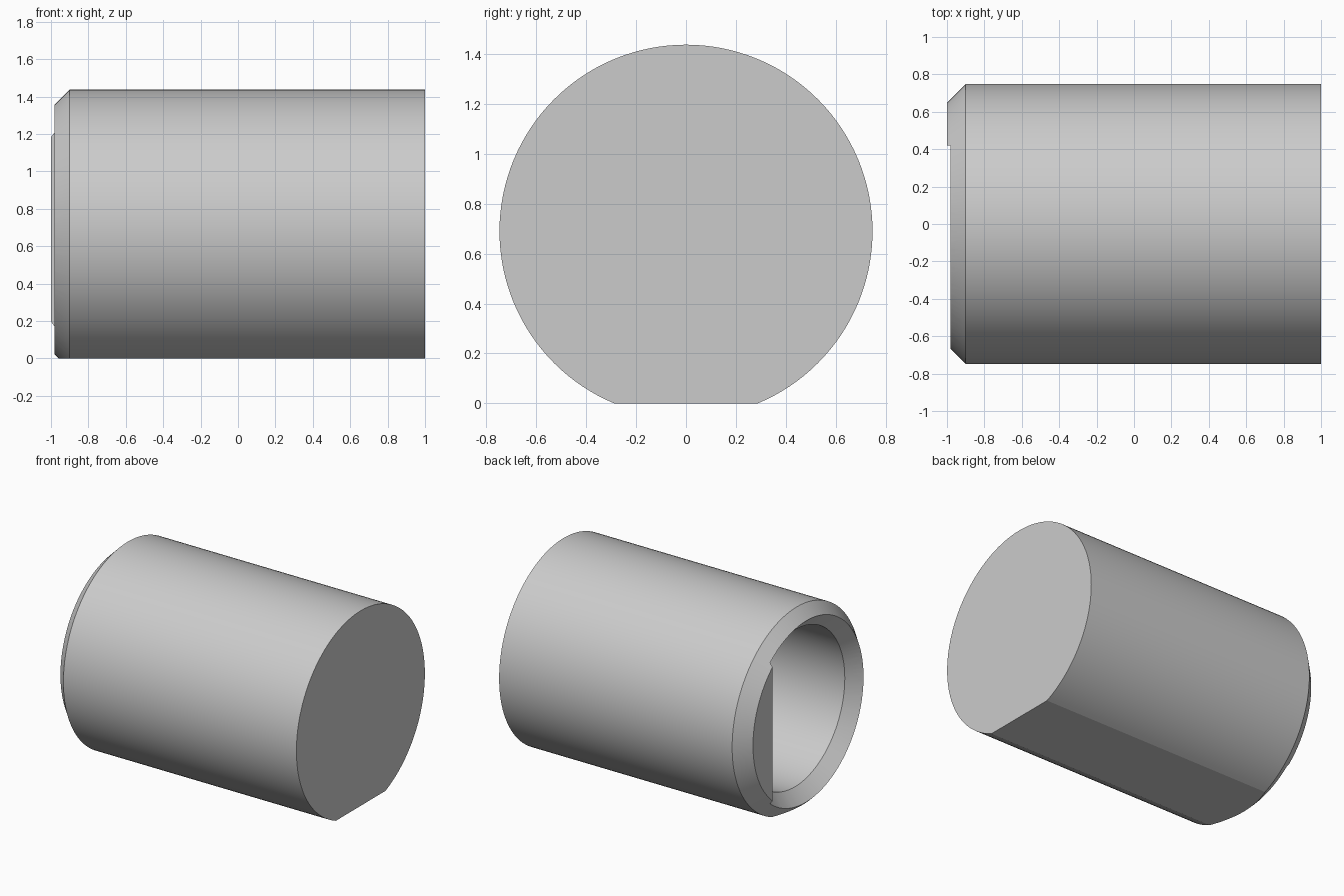
import bpy, bmesh, math
from mathutils import Matrix

cube = bpy.data.objects.get("Cube")
if cube:
    bpy.data.objects.remove(cube, do_unlink=True)

AXIS_Z = 0.69      # height of the barrel axis
RADIUS = 0.748
FLAT_Y = 0.42      # flat of the D-shaped bore
SIDES = 128

grey = bpy.data.materials.new("light grey")
grey.use_nodes = True
COLOR = (0.6, 0.6, 0.6, 1)
grey.diffuse_color = COLOR
grey.node_tree.nodes["Principled BSDF"].inputs["Base Color"].default_value = COLOR


def lathe(name, profile, plane_co, plane_no):
    """Closed solid turned about the x axis, trimmed flat by one plane."""
    bm = bmesh.new()
    rings = []
    for x, r in profile:
        ring = bmesh.ops.create_circle(
            bm, segments=SIDES, radius=r,
            matrix=Matrix.Translation((x, 0, AXIS_Z)) @ Matrix.Rotation(math.pi / 2, 4, 'Y'))
        rings.append(ring["verts"])
    for a, b in zip(rings, rings[1:]):
        for i in range(SIDES):
            j = (i + 1) % SIDES
            bm.faces.new((a[i], a[j], b[j], b[i]))
    bm.faces.new(rings[0])
    bm.faces.new(rings[-1])
    # trim the side the plane normal points to, then cap it
    cut = bmesh.ops.bisect_plane(bm, geom=bm.verts[:] + bm.edges[:] + bm.faces[:],
                                 plane_co=plane_co, plane_no=plane_no, clear_outer=True)
    edges = [e for e in cut["geom_cut"] if isinstance(e, bmesh.types.BMEdge)]
    bmesh.ops.contextual_create(bm, geom=edges)
    bmesh.ops.recalc_face_normals(bm, faces=bm.faces[:])
    mesh = bpy.data.meshes.new(name)
    bm.to_mesh(mesh)
    bm.free()
    mesh.materials.append(grey)
    obj = bpy.data.objects.new(name, mesh)
    bpy.context.collection.objects.link(obj)
    return obj


# Barrel with a chamfered open end and a flat underside
barrel = lathe("barrel", [(-1, RADIUS - 0.1), (-0.9, RADIUS), (1, RADIUS)],
               (0, 0, 0), (0, 0, -1))

# Blind D-shaped bore with a countersunk mouth
bore = lathe("bore_cutter", [(-1.05, 0.738), (-0.89, 0.578), (0.8, 0.578)],
             (0, FLAT_Y, 0), (0, 1, 0))
bore.hide_render = True

hollow = barrel.modifiers.new("hollow", 'BOOLEAN')
hollow.operation = 'DIFFERENCE'
hollow.solver = 'EXACT'
hollow.object = bore

bpy.ops.object.select_all(action='DESELECT')
barrel.select_set(True)
bpy.context.view_layer.objects.active = barrel
bpy.ops.object.modifier_apply(modifier=hollow.name)
bpy.data.objects.remove(bore, do_unlink=True)
bpy.ops.object.shade_smooth_by_angle(angle=math.radians(20))
